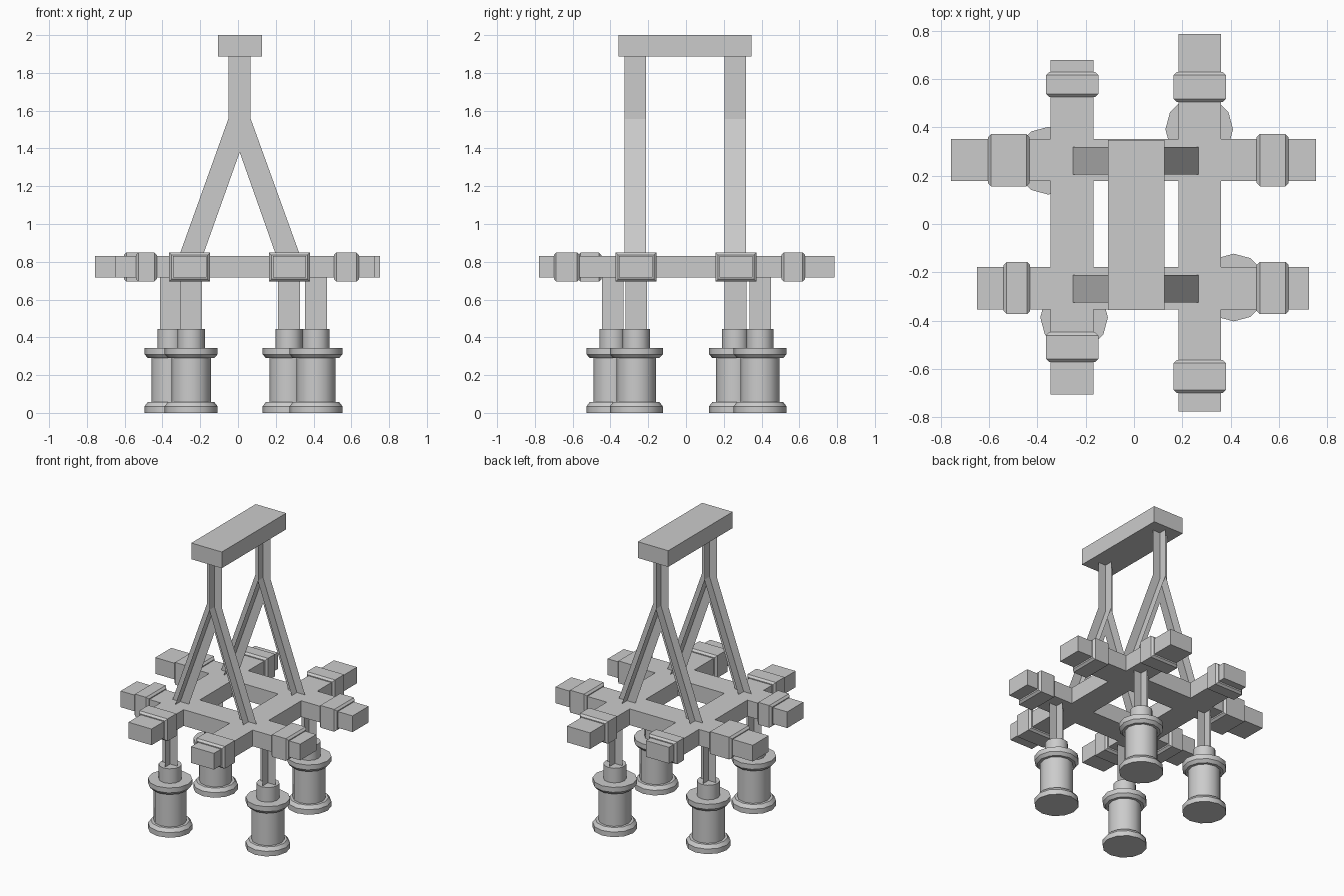
import bpy, bmesh, math

if "Cube" in bpy.data.objects:
    bpy.data.objects.remove(bpy.data.objects["Cube"])


def finish(bm, name, smooth=False):
    bmesh.ops.remove_doubles(bm, verts=bm.verts, dist=0.0005)
    bmesh.ops.recalc_face_normals(bm, faces=bm.faces)
    me = bpy.data.meshes.new(name)
    bm.to_mesh(me)
    bm.free()
    ob = bpy.data.objects.new(name, me)
    bpy.context.collection.objects.link(ob)
    if smooth:
        bpy.ops.object.select_all(action='DESELECT')
        ob.select_set(True)
        bpy.context.view_layer.objects.active = ob
        bpy.ops.object.shade_smooth_by_angle(angle=math.radians(34))
    return ob


def poly(bm, pts):
    return bm.faces.new([bm.verts.new(p) for p in pts])


def loft(bm, rings):
    """Skin closed rings of points and cap both ends."""
    rows = [[bm.verts.new(p) for p in r] for r in rings]
    n = len(rows[0])
    for a, b in zip(rows, rows[1:]):
        for i in range(n):
            bm.faces.new((a[i], a[(i + 1) % n], b[(i + 1) % n], b[i]))
    bm.faces.new(rows[0])
    bm.faces.new(rows[-1])


def rect(x0, x1, y0, y1, z):
    return [(x0, y0, z), (x1, y0, z), (x1, y1, z), (x0, y1, z)]


# Lattice of crossing beams, arms of differing length
LX, RX = (-0.345, -0.168), (0.184, 0.36)
FY, BY = (-0.354, -0.178), (0.177, 0.352)
Z0, Z1 = 0.718, 0.83
cells = [(*x, *y) for x in (LX, RX) for y in (FY, BY)]
cells += [(LX[1], RX[0], *y) for y in (FY, BY)]
cells += [(*x, FY[1], BY[0]) for x in (LX, RX)]
cells += [(-0.65, LX[0], *FY), (-0.757, LX[0], *BY),
          (RX[1], 0.724, *FY), (RX[1], 0.753, *BY),
          (*LX, -0.705, FY[0]), (*RX, -0.777, FY[0]),
          (*LX, BY[1], 0.678), (*RX, BY[1], 0.786)]
bm = bmesh.new()
for c in cells:
    poly(bm, rect(*c, Z0))
bmesh.ops.remove_doubles(bm, verts=bm.verts, dist=0.0005)
ext = bmesh.ops.extrude_face_region(bm, geom=bm.faces[:], use_keep_orig=True)
top = [g for g in ext["geom"] if isinstance(g, bmesh.types.BMVert)]
bmesh.ops.translate(bm, verts=top, vec=(0, 0, Z1 - Z0))
finish(bm, "beam_lattice")


# Chamfered collars around the arms: axis, centre across the arm, start, end
def collar(axis, mid, a, b):
    c, w = 0.013, 0.108
    zm, h = 0.772, 0.077
    rings = []
    for t, s in ((a, c), (a + c, 0), (b - c, 0), (b, c)):
        ring = []
        for u, v in ((-1, -1), (1, -1), (1, 1), (-1, 1)):
            across, z = mid + u * (w - s), zm + v * (h - s)
            ring.append((t, across, z) if axis == "x" else (across, t, z))
        rings.append(ring)
    bm = bmesh.new()
    loft(bm, rings)
    finish(bm, "arm_collar")


for args in (("x", 0.264, -0.604, -0.432), ("x", 0.264, 0.508, 0.64),
             ("x", -0.265, -0.54, -0.43), ("x", -0.265, 0.508, 0.64),
             ("y", -0.256, 0.526, 0.63), ("y", -0.256, -0.571, -0.448),
             ("y", 0.272, 0.505, 0.63), ("y", 0.272, -0.70, -0.563)):
    collar(*args)

# Feet: turned drum plus a strut of two crossed sheets
DRUM = [(0.14, 0), (0.14, 0.035), (0.122, 0.058), (0.104, 0.058),
        (0.104, 0.29), (0.122, 0.29), (0.14, 0.31), (0.14, 0.344),
        (0.072, 0.344), (0.072, 0.445)]
for x, y in ((-0.355, 0.262), (-0.248, -0.387), (0.413, -0.263), (0.27, 0.392)):
    bm = bmesh.new()
    loft(bm, [[(x + r * math.cos(k * math.pi / 6), y + r * math.sin(k * math.pi / 6), z)
               for k in range(12)] for r, z in DRUM])
    finish(bm, "foot_drum", True)
    bm = bmesh.new()
    w = 0.057
    for dx, dy in ((w, 0), (0, w)):
        poly(bm, [(x - dx, y - dy, 0.42), (x + dx, y + dy, 0.42),
                  (x + dx, y + dy, Z0), (x - dx, y - dy, Z0)])
    finish(bm, "foot_strut")

# Forked uprights: one forked sheet crossed by bent strips
FORK = [(-0.05, 1.89), (-0.05, 1.56), (-0.312, Z1), (-0.187, Z1), (0.009, 1.38),
        (0.203, Z1), (0.33, Z1), (0.066, 1.56), (0.066, 1.89)]
for y0, y1 in ((-0.325, -0.212), (0.205, 0.318)):
    bm = bmesh.new()
    poly(bm, [(x, (y0 + y1) / 2, z) for x, z in FORK])
    for (xa, za), (xb, zb) in (((0.008, 1.89), (0.008, 1.555)),
                               ((0.008, 1.555), (-0.253, Z1)),
                               ((0.008, 1.555), (0.268, Z1))):
        poly(bm, [(xa, y0, za), (xa, y1, za), (xb, y1, zb), (xb, y0, zb)])
    finish(bm, "forked_upright")

# Top bar
bm = bmesh.new()
loft(bm, [rect(-0.107, 0.126, -0.357, 0.347, z) for z in (1.888, 2.0)])
finish(bm, "top_bar")
